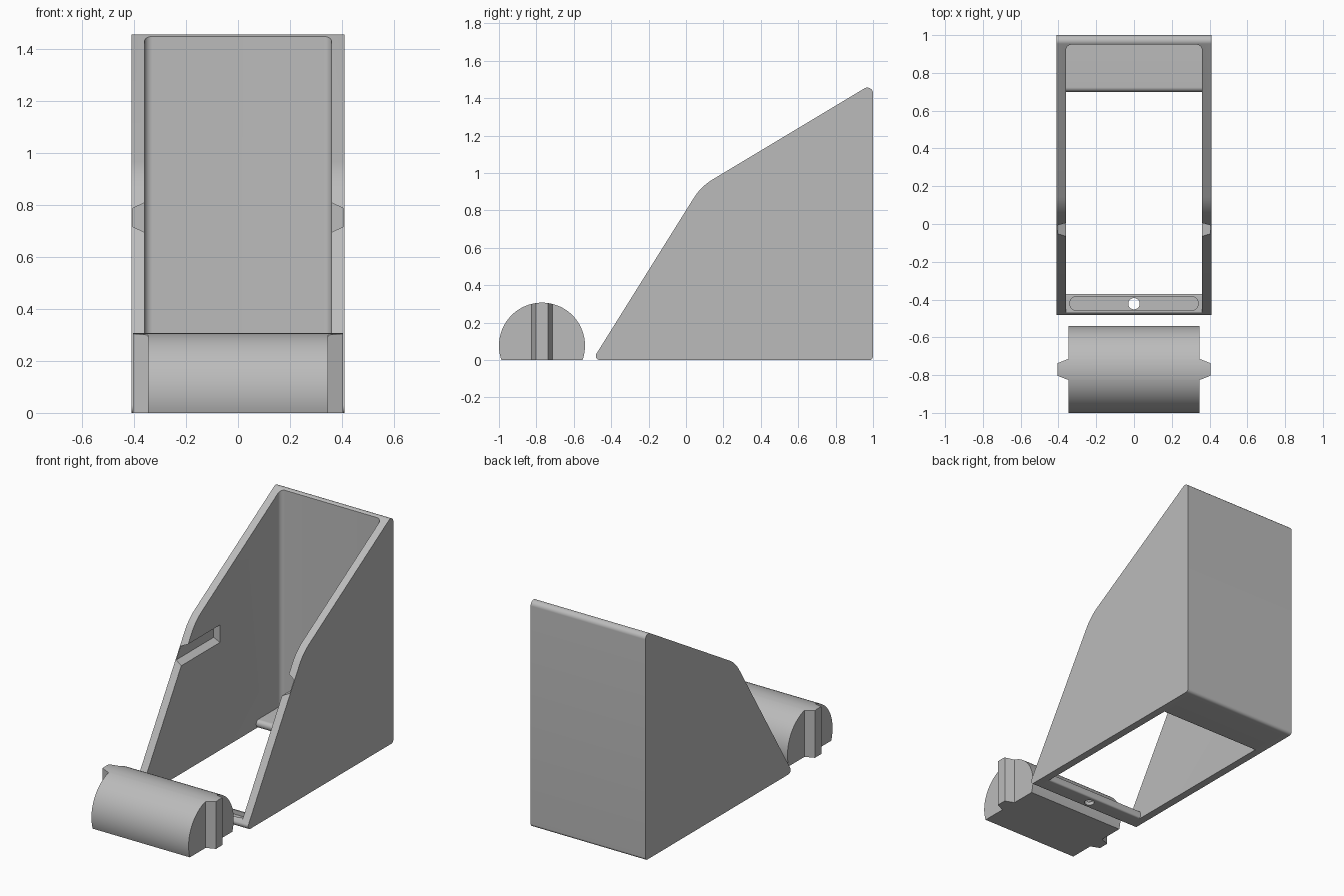
import bpy, bmesh, math
from mathutils import Vector

cube = bpy.data.objects.get("Cube")
if cube:
    bpy.data.objects.remove(cube, do_unlink=True)

grey = bpy.data.materials.new("plain grey")
grey.use_nodes = True
grey.diffuse_color = (0.5, 0.5, 0.5, 1)
grey.node_tree.nodes["Principled BSDF"].inputs["Base Color"].default_value = grey.diffuse_color


def rounded(corners, steps=8):
    """Outline from (u, v, radius) corners, each replaced by a tangent arc."""
    out = []
    n = len(corners)
    for i, (u, v, r) in enumerate(corners):
        p = Vector((u, v))
        if r == 0:
            out.append(p)
            continue
        a = (Vector(corners[i - 1][:2]) - p).normalized()
        b = (Vector(corners[(i + 1) % n][:2]) - p).normalized()
        half = a.angle(b) / 2
        centre = p + (a + b).normalized() * r / math.sin(half)
        start = p + a * r / math.tan(half) - centre
        end = p + b * r / math.tan(half) - centre
        for k in range(steps + 1):
            out.append(centre + start.lerp(end, k / steps).normalized() * r)
    return out


def prism(name, outline, axis, lo, hi):
    """Extrude an outline along x (outline is y, z) or along z (outline is x, y)."""
    bm = bmesh.new()
    place = (lambda p: (lo, p[0], p[1])) if axis == "x" else (lambda p: (p[0], p[1], lo))
    face = bm.faces.new([bm.verts.new(place(p)) for p in outline])
    ext = bmesh.ops.extrude_face_region(bm, geom=[face])
    shift = Vector((hi - lo, 0, 0)) if axis == "x" else Vector((0, 0, hi - lo))
    bmesh.ops.translate(bm, verts=[g for g in ext["geom"] if isinstance(g, bmesh.types.BMVert)], vec=shift)
    bmesh.ops.recalc_face_normals(bm, faces=bm.faces)
    mesh = bpy.data.meshes.new(name)
    bm.to_mesh(mesh)
    bm.free()
    mesh.materials.append(grey)
    obj = bpy.data.objects.new(name, mesh)
    bpy.context.collection.objects.link(obj)
    return obj


def carve(obj, cutter, operation="DIFFERENCE"):
    mod = obj.modifiers.new("cut", "BOOLEAN")
    mod.operation, mod.solver, mod.object = operation, "EXACT", cutter
    bpy.ops.object.select_all(action="DESELECT")
    bpy.context.view_layer.objects.active = obj
    obj.select_set(True)
    bpy.ops.object.modifier_apply(modifier=mod.name)
    bpy.data.objects.remove(cutter, do_unlink=True)


W, IN = 0.41, 0.36   # outer and inner half widths

# Housing: side profile hollowed into two side walls and a back wall
housing = prism("housing_walls", rounded([(-0.5, 0, 0.022), (0.08, 0.928, 0.3),
                (1, 1.48, 0.03), (1, 0, 0.02)]), "x", -W, W)
carve(housing, prism("cavity_cutter", rounded([(-IN, -2, 0), (IN, -2, 0),
      (IN, 0.95, 0.03), (-IN, 0.95, 0.03)]), "z", -1, 3))

# Tapered grooves on the inside of both side walls
for s in (-1, 1):
    groove = prism("groove_cutter", [(s * 0.34, -0.3), (s * 0.34, 0.33), (s * 0.405, 0.33),
                   (s * 0.405, -0.3)], "z", 0.69, 0.815)
    for v in groove.data.vertices:
        depth = (abs(v.co.x) - 0.34) / 0.065
        v.co.z = 0.753 + (v.co.z - 0.753) * (1.05 - 0.48 * depth)
    carve(housing, groove)

# Rear floor with rounded leading edge
shelf = prism("rear_floor", rounded([(0.70, 0, 0.024), (0.70, 0.05, 0.024),
              (0.97, 0.05, 0), (0.97, 0, 0)]), "x", -IN, IN)

# Front bar with a long rounded trough and a central hole
bar = prism("front_bar", rounded([(-0.5, 0, 0.022), (-0.469, 0.05, 0.008),
            (-0.37, 0.05, 0.01), (-0.37, 0, 0.01)]), "x", -IN, IN)
trough = rounded([(x, y, 0.034) for x, y in ((-0.34, -0.457), (0.34, -0.457), (0.34, -0.385), (-0.34, -0.385))])
carve(bar, prism("trough_cutter", trough, "z", 0.022, 0.2))
hole = [(0.03 * math.cos(k * math.tau / 32), -0.422 + 0.03 * math.sin(k * math.tau / 32)) for k in range(32)]
carve(bar, prism("hole_cutter", hole, "z", -0.2, 0.2))

# Roller: flat-bottomed round bar, trimmed to a plan with a tapered tab at each end
CY, CZ, R = -0.77, 0.077, 0.23
low = math.asin(-CZ / R)
arc = [low + (math.pi - 2 * low) * k / 64 for k in range(65)]
roller = prism("roller", [(CY + R * math.cos(a), CZ + R * math.sin(a)) for a in arc], "x", -0.5, 0.5)
half = [(0.347, -1.2), (0.347, CY - 0.056), (0.405, CY - 0.033),
        (0.405, CY + 0.033), (0.347, CY + 0.056), (0.347, -0.3)]
plan = half + [(-x, y) for x, y in reversed(half)]
carve(roller, prism("roller_plan_cutter", plan, "z", -0.5, 0.8), "INTERSECT")

# Smooth rounded areas, keep edges crisp
bpy.ops.object.select_all(action="DESELECT")
for obj in (housing, shelf, bar, roller):
    obj.select_set(True)
bpy.context.view_layer.objects.active = housing
bpy.ops.object.shade_smooth_by_angle(angle=math.radians(25))
